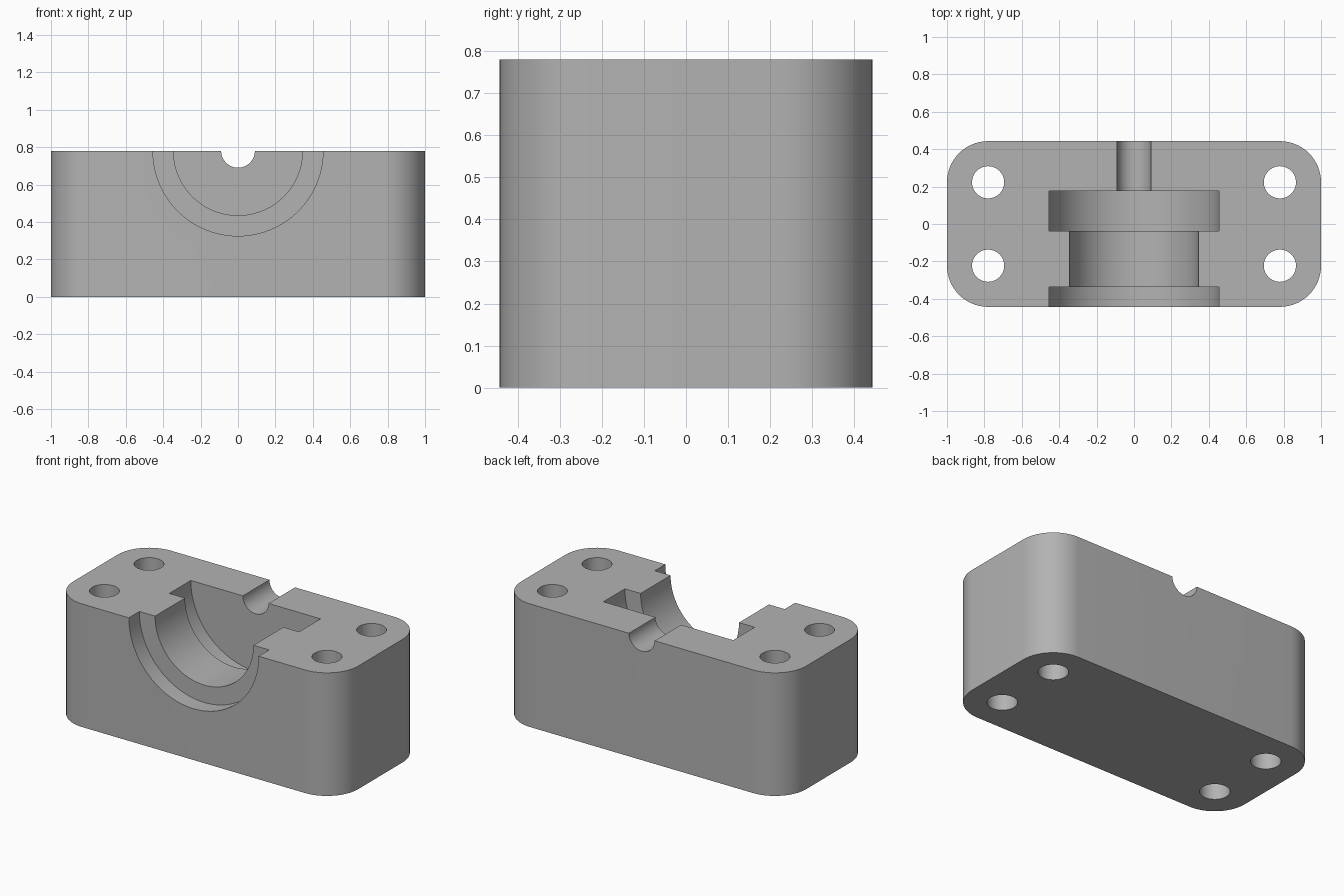
import bpy
import bmesh
from math import cos, sin, pi, radians
from mathutils import Matrix, Vector

if "Cube" in bpy.data.objects:
    bpy.data.objects.remove(bpy.data.objects["Cube"])

HALF_X, HALF_Y, HEIGHT = 1.0, 0.443, 0.78
CORNER, HOLE = 0.22, 0.086

grey = bpy.data.materials.new("plain grey")
grey.use_nodes = True
colour = (0.45, 0.45, 0.45, 1)
grey.diffuse_color = colour
grey.node_tree.nodes["Principled BSDF"].inputs["Base Color"].default_value = colour


def make_object(name, bm):
    bmesh.ops.recalc_face_normals(bm, faces=bm.faces)
    mesh = bpy.data.meshes.new(name)
    bm.to_mesh(mesh)
    bm.free()
    mesh.materials.append(grey)
    obj = bpy.data.objects.new(name, mesh)
    bpy.context.collection.objects.link(obj)
    return obj


# Block with rounded vertical corners
bm = bmesh.new()
outline = []
for quarter, (sx, sy) in enumerate([(1, 1), (-1, 1), (-1, -1), (1, -1)]):
    for i in range(17):
        a = (quarter + i / 16) * pi / 2
        outline.append(bm.verts.new((sx * (HALF_X - CORNER) + CORNER * cos(a),
                                     sy * (HALF_Y - CORNER) + CORNER * sin(a), 0)))
base = bm.faces.new(outline)
top = bmesh.ops.extrude_face_region(bm, geom=[base])["geom"]
bmesh.ops.translate(bm, vec=(0, 0, HEIGHT),
                    verts=[v for v in top if isinstance(v, bmesh.types.BMVert)])
block = make_object("bearing_block", bm)

# Four bolt holes
bm = bmesh.new()
for x in (-1, 1):
    for y in (-1, 1):
        spot = Vector((x * (HALF_X - CORNER), y * (HALF_Y - CORNER), HEIGHT / 2))
        bmesh.ops.create_cone(bm, cap_ends=True, segments=48, radius1=HOLE,
                              radius2=HOLE, depth=2, matrix=Matrix.Translation(spot))
bolt_cutter = make_object("bolt_hole_cutter", bm)

# Stepped bore: pairs of radius and y along the shaft axis
steps = [(0, -0.6), (0.455, -0.6), (0.455, -0.338), (0.345, -0.338), (0.345, -0.038),
         (0.455, -0.038), (0.455, 0.177), (0.09, 0.177), (0.09, 0.6), (0, 0.6)]
bm = bmesh.new()
verts = [bm.verts.new((r, y, HEIGHT)) for r, y in steps]
edges = [bm.edges.new(pair) for pair in zip(verts, verts[1:])]
bmesh.ops.spin(bm, geom=verts + edges, cent=(0, 0, HEIGHT), axis=(0, 1, 0),
               angle=2 * pi, steps=96)
bmesh.ops.remove_doubles(bm, verts=bm.verts, dist=0.0005)
bore_cutter = make_object("stepped_bore_cutter", bm)

# Cut the block and tidy up
bpy.ops.object.select_all(action="DESELECT")
bpy.context.view_layer.objects.active = block
block.select_set(True)
for cutter in (bolt_cutter, bore_cutter):
    cutter.hide_render = True
    mod = block.modifiers.new(cutter.name, "BOOLEAN")
    mod.operation = "DIFFERENCE"
    mod.solver = "EXACT"
    mod.object = cutter
    bpy.ops.object.modifier_apply(modifier=mod.name)
    bpy.data.objects.remove(cutter)
bpy.ops.object.shade_smooth_by_angle(angle=radians(30))
